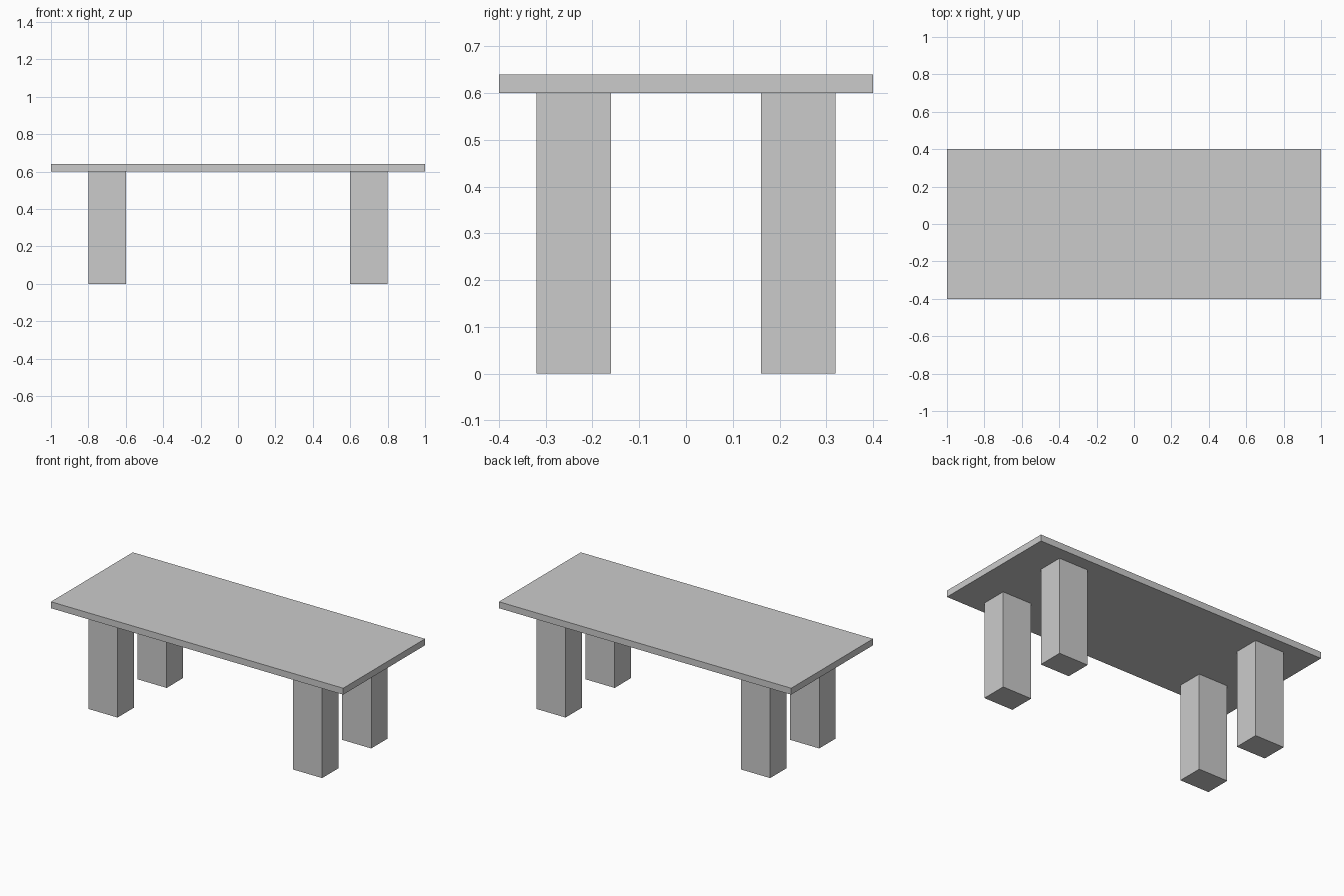
import bpy

if "Cube" in bpy.data.objects:
    bpy.data.objects.remove(bpy.data.objects["Cube"])


def box(name, center, size):
    bpy.ops.mesh.primitive_cube_add(size=1, location=center)
    obj = bpy.context.object
    obj.name = name
    obj.scale = size
    bpy.ops.object.transform_apply(location=False, rotation=False, scale=True)
    return obj


# Table top slab
box("table_top", (0, 0, 0.62), (2.0, 0.8, 0.04))

# Four rectangular legs, mirrored about both axes
for x_name, sx in (("left", -1), ("right", 1)):
    for y_name, sy in (("front", -1), ("back", 1)):
        box(f"{y_name}_{x_name}_leg", (sx * 0.7, sy * 0.24, 0.3), (0.2, 0.16, 0.6))
